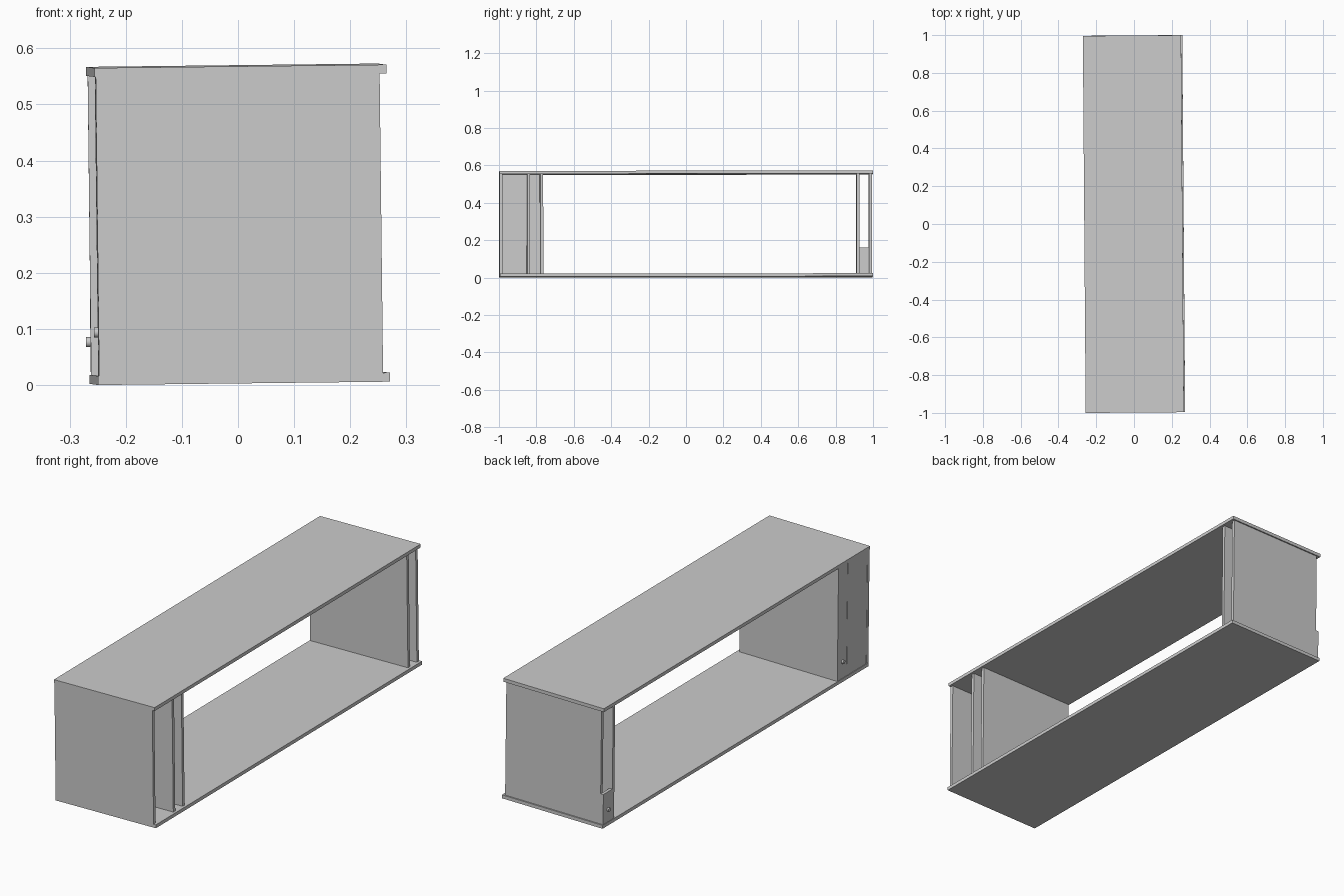
import bpy, bmesh, math
from mathutils import Matrix, Euler

if "Cube" in bpy.data.objects:
    bpy.data.objects.remove(bpy.data.objects["Cube"])

# Whole unit leans and turns very slightly
TILT = Matrix.Translation((0, 0, 0.2865)) @ Euler((0.001, -0.0115, 0.0075)).to_matrix().to_4x4()


def finish(name, bm):
    bm.transform(TILT)
    mesh = bpy.data.meshes.new(name)
    bm.to_mesh(mesh)
    bm.free()
    ob = bpy.data.objects.new(name, mesh)
    bpy.context.collection.objects.link(ob)
    return ob


def box(name, x, y, z):
    bm = bmesh.new()
    size = [b - a for a, b in (x, y, z)]
    mid = [(a + b) / 2 for a, b in (x, y, z)]
    bmesh.ops.create_cube(bm, size=1, matrix=Matrix.Translation(mid) @ Matrix.Diagonal((*size, 1)))
    return finish(name, bm)


def knob(name, x, y, z):
    bm = bmesh.new()
    m = Matrix.Translation((x, y, z)) @ Matrix.Rotation(math.pi / 2, 4, 'Y')
    bmesh.ops.create_cone(bm, cap_ends=True, segments=20, radius1=0.009, radius2=0.009, depth=0.012, matrix=m)
    for f in bm.faces:
        f.smooth = len(f.verts) == 4
    for e in bm.edges:
        e.smooth = e.calc_face_angle(0) < 0.7
    return finish(name, bm)


H, T = 0.2825, 0.016
INNER = (-H + T, H - T)

# Top and bottom boards
box("top_board", (-0.26, 0.26), (-0.998, 0.998), (H - T, H))
box("bottom_board", (-0.26, 0.26), (-0.998, 0.998), (-H, -H + T))

# Upright panels across the depth
for name, y in (("front_end_panel", -0.998), ("front_divider", -0.85),
                ("front_inner_divider", -0.78), ("back_divider", 0.91)):
    box(name, (-0.258, 0.248), (y, y + 0.015), INNER)
box("back_end_panel", (-0.244, 0.248), (0.977, 0.992), INNER)

# Closing strips on the left side
box("wide_side_strip", (-0.257, -0.243), (-0.983, -0.85), INNER)
box("narrow_side_strip", (-0.257, -0.243), (-0.835, -0.78), INNER)
box("low_side_plate", (-0.258, -0.244), (0.925, 0.992), (INNER[0], -0.124))

# Small round pegs
knob("front_knob", -0.259, -0.805, -0.189)
knob("back_knob", -0.260, 0.955, -0.208)
